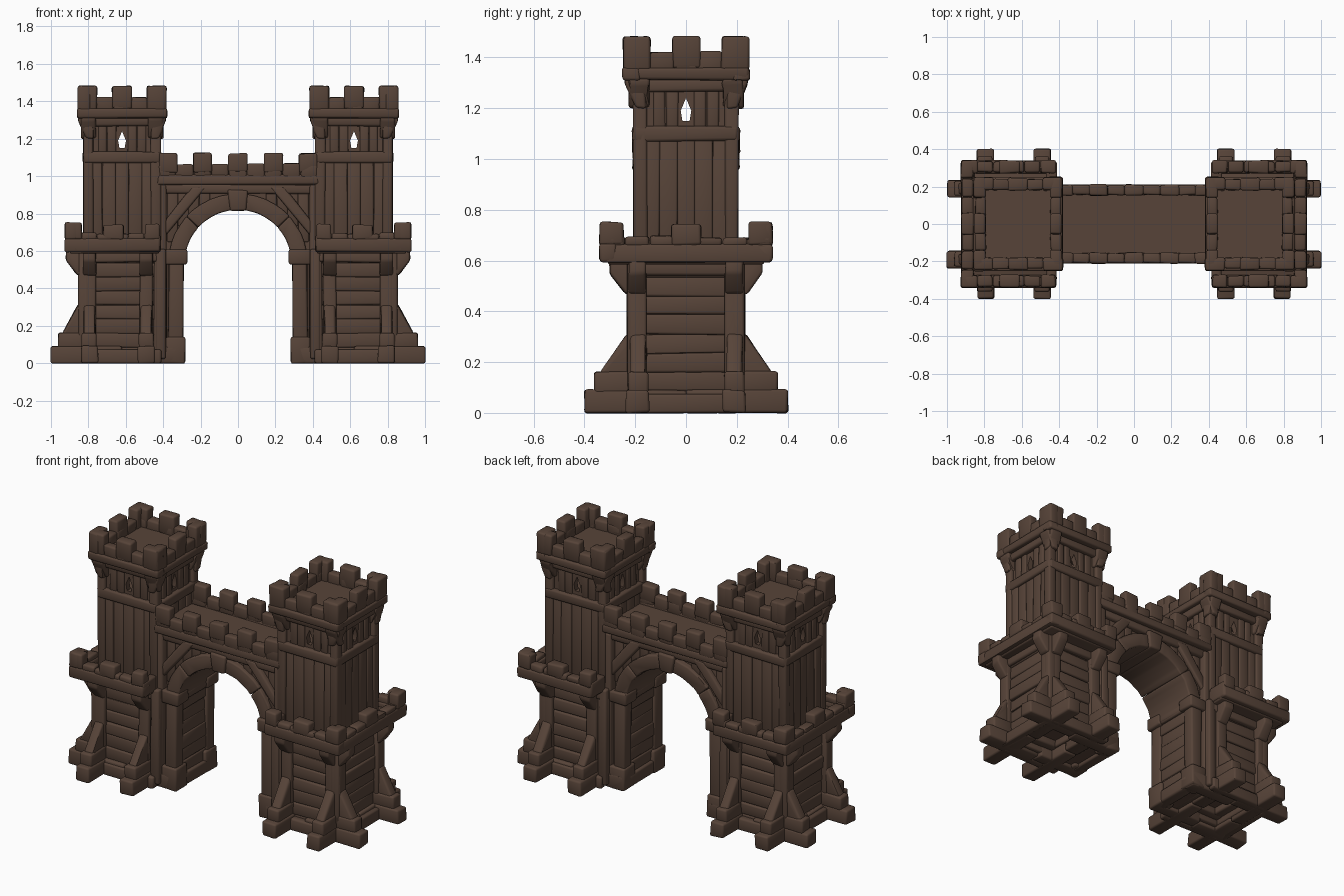
import bpy, bmesh, math, random
from mathutils import Vector, Matrix

if "Cube" in bpy.data.objects:
    bpy.data.objects.remove(bpy.data.objects["Cube"])

random.seed(4)
R = random.uniform
CX = 0.62                      # tower centre

wood = bpy.data.materials.new("dark brown wood")
wood.diffuse_color = (0.095, 0.057, 0.040, 1)
wood.use_nodes = True
wood.node_tree.nodes["Principled BSDF"].inputs["Base Color"].default_value = wood.diffuse_color


def prism(bm, pts, lo, hi, put, j=0.004, bev=0.011):
    """Extrude a 2D outline from lo to hi; put() maps (a, b, c) to 3D."""
    def wob(p):
        return Vector(p) + Vector((R(-j, j), R(-j, j), R(-j, j)))
    a = [bm.verts.new(wob(put(p, q, lo))) for p, q in pts]
    b = [bm.verts.new(wob(put(p, q, hi))) for p, q in pts]
    n = len(pts)
    fs = [bm.faces.new(a[::-1]), bm.faces.new(b)]
    fs += [bm.faces.new((a[i], a[(i + 1) % n], b[(i + 1) % n], b[i])) for i in range(n)]
    bmesh.ops.recalc_face_normals(bm, faces=fs)
    if bev:
        edges = list({e for f in fs for e in f.edges})
        bmesh.ops.bevel(bm, geom=edges, offset=bev, segments=2, profile=0.5,
                        affect='EDGES', clamp_overlap=True)


def rect(a0, a1, b0, b1):
    return [(a0, b0), (a1, b0), (a1, b1), (a0, b1)]


def box(bm, x0, x1, y0, y1, z0, z1, j=0.004, bev=0.011):
    prism(bm, rect(x0, x1, y0, y1), z0, z1, lambda a, b, c: (a, b, c), j, bev)


def side(k, sx=1.0):
    """Mapping (outward d, height z, along u) for tower side k: outer, back, inner, front."""
    m = (Matrix.Translation((CX, 0, 0)) @ Matrix.Diagonal((sx, 1, 1, 1))
         @ Matrix.Rotation(k * math.pi / 2, 4, 'Z'))
    return lambda d, z, u: m @ Vector((d, u, z))


def sbox(bm, k, u0, u1, d0, d1, z0, z1, j=0.004, bev=0.011, sx=1.0):
    prism(bm, rect(d0, d1, z0, z1), u0, u1, side(k, sx), j, bev)


def finish(bm, name, mirror=True):
    me = bpy.data.meshes.new(name)
    bm.to_mesh(me)
    bm.free()
    me.materials.append(wood)
    ob = bpy.data.objects.new(name, me)
    bpy.context.collection.objects.link(ob)
    bpy.ops.object.select_all(action='DESELECT')
    ob.select_set(True)
    bpy.context.view_layer.objects.active = ob
    bpy.ops.object.shade_smooth_by_angle(angle=math.radians(50))
    if mirror:
        ob.modifiers.new("mirror", 'MIRROR')


def studs(k):
    """Centres of the two frame posts on a lower side (inner one is set in)."""
    return {0: (-0.19, 0.19), 1: (-0.175, 0.13), 2: (-0.19, 0.19), 3: (-0.13, 0.175)}[k]


# Lower tower: core, horizontal planks, frame posts
bm = bmesh.new()
box(bm, CX - .19, CX + .19, -.19, .19, .10, .62, 0, 0)
for k in range(4):
    sbox(bm, k, -.20, .20, .12, .21, .02, .09)
    sbox(bm, k, -.13, .13, .07, .13, .06, .11)
    for i in range(7):
        z = .085 + i * .075
        d = .207 + R(-.005, .006)
        sbox(bm, k, -.2, .2, .15, d, z, z + .075, .005, .009)
finish(bm, "lower_planks")

bm = bmesh.new()
for x in (-.205, .205):
    for y in (-.205, .205):
        box(bm, CX + x - .027, CX + x + .027, y - .027, y + .027, .02, .61)
for k in range(4):
    for u in studs(k):
        sbox(bm, k, u - .035, u + .035, .17, .232, .05, .56)
    sbox(bm, k, -.2, .2, .17, .228, .54, .60)
finish(bm, "lower_posts")

# Feet beams with sloped buttresses, and corbels under the gallery
bm = bmesh.new()
for k in (0, 1, 3):
    e = 0 if k != 0 else -.02
    for u in studs(k):
        put = side(k)
        sbox(bm, k, u - .046, u + .046, .0, .40 + e, 0, .09)
        sbox(bm, k, u - .04, u + .04, .18, .362 + e, .08, .162)
        prism(bm, [(.19, .12), (.345 + e, .14), (.335 + e, .165), (.235, .31), (.19, .31)],
              u - .03, u + .03, put)
        prism(bm, [(.19, .46), (.24, .47), (.30, .55), (.30, .61), (.19, .61)],
              u - .035, u + .035, put)
    sbox(bm, k, -.21, .21, .2, .25, 0.0, .075)
finish(bm, "buttresses")

# Gallery around the tower: floor, rail and battlements
bm = bmesh.new()
box(bm, .42, .90, -.31, .31, .585, .635, 0)
box(bm, .855, .925, -.34, .34, .595, .665)
for s in (-1, 1):
    ys = sorted((s * .272, s * .34))
    box(bm, .415, .925, *ys, .595, .665)
    yr = sorted((s * .2, s * .335))
    box(bm, .415, .47, *yr, .595, .69)
    for i in range(6):
        x = .42 + i * .084
        box(bm, x, x + .083, ys[0] + .004, ys[1] - .004, .655, .695 + R(-.005, .005))
    for x0, x1, h in ((.42, .50, .745), (.61, .72, .74), (.835, .922, .75)):
        box(bm, x0, x1, *ys, .66, h)
    yc = sorted((s * .245, s * .34))
    box(bm, .858, .925, *yc, .66, .752)
for i in range(7):
    y = -.335 + i * .096
    box(bm, .86, .92, y, y + .094, .655, .695 + R(-.005, .005))
box(bm, .858, .925, -.06, .06, .66, .745)
finish(bm, "gallery")

# Upper tower: vertical planks, posts, belt
bm = bmesh.new()
box(bm, CX - .17, CX + .17, -.17, .17, .6, 1.10, 0, 0)
for k in range(4):
    for i in range(5):
        u = -.175 + i * .07
        sbox(bm, k, u, u + .07, .15, .193 + R(-.004, .005), .62, 1.09, .003, .007)
    sbox(bm, k, -.205, .205, .16, .21, 1.07, 1.13)
for x in (-.18, .18):
    for y in (-.18, .18):
        box(bm, CX + x - .026, CX + x + .026, y - .026, y + .026, .6, 1.32)
finish(bm, "upper_tower")

# Window chamber: half walls notched around an open pointed window
bm = bmesh.new()
for k in range(4):
    put = side(k)
    for s in (-1, 1):
        half = [(0, 1.08), (.18, 1.08), (.18, 1.32), (0, 1.32), (0, 1.24),
                (.021, 1.19), (.014, 1.15), (0, 1.15)]
        prism(bm, [(s * u, z) for u, z in half], .15, .184,
              lambda u, z, d: put(d, z, u), 0, 0)
        for u in (.055, .105):
            a, b = sorted((s * (u - .023), s * (u + .023)))
            sbox(bm, k, a, b, .16, .193, 1.11, 1.30, .003, .008)
finish(bm, "window_chamber")

# Tower crown: corbels, ring beam, parapet, merlons
bm = bmesh.new()
C = {"sx": .955}
box(bm, CX - .2, CX + .2, -.2, .2, 1.31, 1.365, 0, 0)
for k in range(4):
    for s in (-1, 1):
        a, b = sorted((s * .145, s * .225))
        prism(bm, [(.16, 1.20), (.20, 1.205), (.222, 1.25), (.242, 1.30), (.24, 1.32), (.16, 1.32)],
              a, b, side(k, .97))
        a, b = sorted((s * .14, s * .247))
        sbox(bm, k, a, b, .18, .247, 1.35, 1.482, **C)
    sbox(bm, k, -.21, .21, .16, .215, 1.265, 1.315)
    sbox(bm, k, -.25, .25, .18, .25, 1.31, 1.36, **C)
    for i in range(5):
        u = -.24 + i * .096
        sbox(bm, k, u, u + .095, .18, .24, 1.34, 1.42 + R(-.004, .004), **C)
    sbox(bm, k, -.055, .055, .18, .245, 1.36, 1.482, **C)
finish(bm, "tower_crown")

# Gate wall with arched opening
AZ, XZ = .535, lambda a, b, c: (a, c, b)
arc = [(.31 * math.cos(math.pi * i / 20), AZ + .31 * math.sin(math.pi * i / 20)) for i in range(21)]
bm = bmesh.new()
prism(bm, [(.45, .02), (.31, .02)] + arc + [(-.31, .02), (-.45, .02), (-.45, .98), (.45, .98)],
      -.15, .15, XZ, 0, 0)
finish(bm, "gate_wall", False)

# Arch ring: long curved timbers, keystone
bm = bmesh.new()
for i in range(2):
    angs = [math.radians(42 * i + 42 * t / 5) for t in range(6)]
    pts = [(.285 * math.cos(a), AZ + .285 * math.sin(a)) for a in angs]
    pts += [(.372 * math.cos(a), AZ + .372 * math.sin(a)) for a in angs[::-1]]
    prism(bm, pts, -.185, .185, XZ, .002, .009)
finish(bm, "arch_ring")
bm = bmesh.new()
prism(bm, [(-.04, .812), (.04, .812), (.055, .925), (-.055, .925)], -.203, .203, XZ)
finish(bm, "keystone", False)

# Jambs: posts, planks, base blocks and capitals; spandrel braces
bm = bmesh.new()
for s in (-1, 1):
    def yy(a, b):
        return sorted((s * a, s * b))
    box(bm, .292, .37, *yy(.11, .19), .05, .56)
    box(bm, .282, .385, *yy(.09, .205), 0, .14)
    box(bm, .272, .39, *yy(.09, .203), .53, .605)
    box(bm, .38, .44, *yy(.13, .2), .02, .95)
    prism(bm, [(.42, .64), (.42, .73), (.25, .94), (.17, .94)], *yy(.14, .188), XZ)
    for x in (.15, .207, .264, .321):
        z = AZ + math.sqrt(.33 ** 2 - min(x, .31) ** 2)
        box(bm, x, x + .057, *yy(.14, .163), z, .95, .003, .007)
    box(bm, .29, .62, *yy(.12, .205), 0, .085)
for i in range(6):
    box(bm, .304 + R(-.004, .004), .40, -.13, .13, .07 + i * .08, .15 + i * .08, .004, .008)
box(bm, .285, .36, -.15, .15, 0, .08)
box(bm, .28, .38, -.12, .12, .54, .59)
finish(bm, "gate_jambs")

# Bridge: deck, beams, parapet and merlons
bm = bmesh.new()
box(bm, -.44, .44, -.18, .18, .95, .995, 0, 0)
for s in (-1, 1):
    box(bm, -.43, .43, *sorted((s * .13, s * .185)), .905, .955)
    box(bm, -.43, .43, *sorted((s * .155, s * .21)), .955, 1.01)
    y0, y1 = sorted((s * .155, s * .208))
    for i in range(9):
        x = -.427 + i * .095
        box(bm, x, x + .094, y0, y1, .99, 1.065 + R(-.005, .005))
    for x in (-.375, -.19, 0, .19, .375):
        box(bm, x - .05, x + .05, y0 - .003, y1 + .003, 1.02, 1.122)
finish(bm, "bridge", False)
